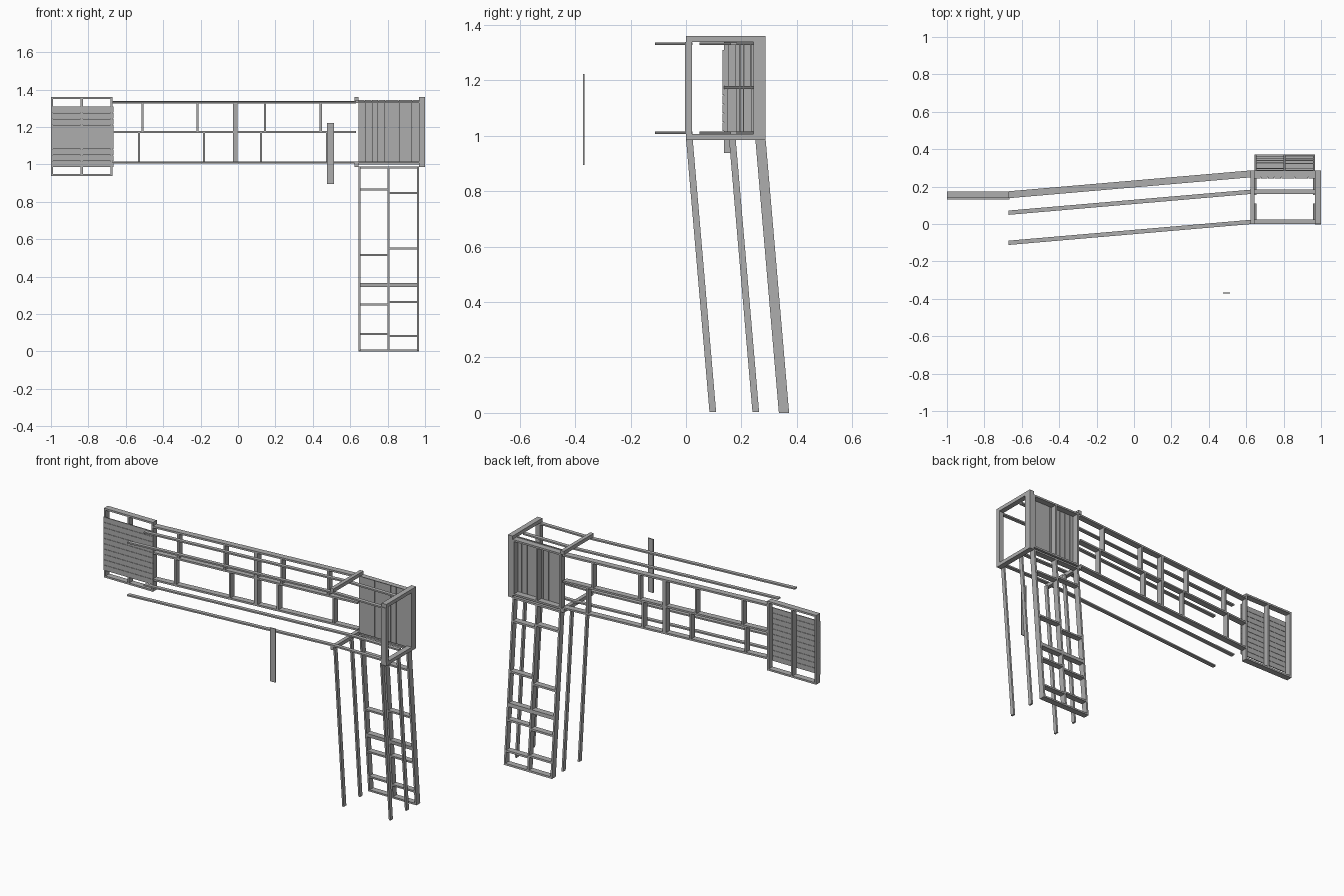
import bpy
import bmesh

if "Cube" in bpy.data.objects:
    bpy.data.objects.remove(bpy.data.objects["Cube"])

grey = bpy.data.materials.new("timber grey")
grey.diffuse_color = (0.42, 0.42, 0.42, 1)
grey.use_nodes = True
grey.node_tree.nodes["Principled BSDF"].inputs["Base Color"].default_value = grey.diffuse_color


def lean(x, z):
    """Ladder and poles kick backwards towards the ground."""
    return 0.085 * (1 - z / 0.99)


def swing(x, z):
    """The long side wall drifts forwards away from the tower."""
    return -0.112 * (0.63 - x) / 1.3


def build(name, boxes, shift=None):
    """One object from boxes (x0, x1, y0, y1, z0, z1), with optional y shear."""
    bm = bmesh.new()
    for x0, x1, y0, y1, z0, z1 in boxes:
        verts = bmesh.ops.create_cube(bm, size=1)["verts"]
        for v in verts:
            v.co.x = x1 if v.co.x > 0 else x0
            v.co.y = y1 if v.co.y > 0 else y0
            v.co.z = z1 if v.co.z > 0 else z0
            if shift:
                v.co.y += shift(v.co.x, v.co.z)
    mesh = bpy.data.meshes.new(name)
    bm.to_mesh(mesh)
    bm.free()
    mesh.materials.append(grey)
    ob = bpy.data.objects.new(name, mesh)
    bpy.context.collection.objects.link(ob)
    return ob


T = 0.011               # timber thickness
Y0, Y1 = 0.25, 0.287    # depth of the rear frames
L, R, M = 0.643, 0.968, 0.8   # rear frame left, right and middle stud

# Leaning rear frame: studs, plates and staggered blocking
build("ladder_studs", [(x, x + T, Y0, Y1, 0, 0.99) for x in (L, M, R - T)], lean)
build("ladder_plates", [(L, R, Y0, Y1, z, z + T) for z in (0, 0.345, 0.356, 0.979)], lean)
rungs = [(L + T, M, Y0, Y1, z, z + T) for z in (0.86, 0.51, 0.245, 0.087)]
rungs += [(M + T, R - T, Y0, Y1, z, z + T) for z in (0.842, 0.545, 0.26, 0.078)]
build("ladder_rungs", rungs, lean)

# Thin leaning poles in front of the rear frame
for row, y in (("front", 0.0), ("middle", 0.155)):
    build(row + "_poles", [(x, x + T, y, y + 0.024, 0.003, 0.99)
                           for x in (L, R - T)], lean)

# Long side wall: three rails with studs between
W0, W1 = -0.67, 0.63
build("wall_rails", [(W0, W1, Y0, Y1, z, z + T) for z in (1.005, 1.168, 1.327)], swing)
studs = [(x, x + T, Y0, Y1, 1.179, 1.327) for x in (-0.516, -0.222, 0.14, 0.437)]
studs += [(x, x + T, Y0, Y1, 1.016, 1.168) for x in (-0.535, -0.187, 0.117, 0.47)]
studs += [(-0.026, -0.004, Y0, Y1, 1.016, 1.327)]
build("wall_studs", studs, swing)

# Outrigger rails, bending straight where they enter the tower
for row, y in (("front", 0.0), ("middle", 0.161)):
    build(row + "_outer_rails", [(W0, W1, y, y + 0.023, z, z + 0.009)
                                 for z in (1.007, 1.328)], swing)
    build(row + "_tower_rails", [(W1, R, y, y + 0.023, z, z + 0.009)
                                 for z in (1.007, 1.328)])

# End panel: open frame with horizontal boards in front
E0, E1 = -1.0, -0.67
build("end_frame", [(x, x + T, 0.138, 0.175, 0.938, 1.36) for x in (E0, -0.841, E1 - T)]
      + [(E0, E1, 0.138, 0.175, z, z + T) for z in (0.938, 1.349)])
n, step = 10, 0.0325
build("end_boards", [(E0, E1 + 0.004, 0.132, 0.138, 0.985 + i * step,
                      0.985 + (i + 1) * step - 0.0015) for i in range(n)])

# Tower rear panel: frame with vertical boards on its inner face
build("tower_panel_frame", [(x, x + T, Y0, Y1, 1.0, 1.34) for x in (L, M, R - T)]
      + [(L, R, Y0, Y1, z, z + T) for z in (1.0, 1.329)])
n, step = 9, (R - L) / 9
build("tower_boards", [(L + i * step, L + (i + 1) * step - 0.0015, Y0 - 0.006, Y0,
                        1.0, 1.345) for i in range(n)])

# Tower beams running front to back, and the right corner posts
build("tower_left_beams", [(0.622, 0.645, 0.0, Y1, z, z + 0.022) for z in (0.985, 1.338)])
build("tower_right_beams", [(0.968, 1.0, 0.0, Y1, z, z + 0.022) for z in (0.985, 1.338)])
build("tower_corner_posts", [(0.968, 1.0, y, y + w, 1.007, 1.338)
                             for y, w in ((-0.004, 0.026), (Y0 - 0.006, 0.043))])

# Loose upright slat standing out in front
build("loose_slat", [(0.477, 0.513, -0.371, -0.366, 0.895, 1.222)])
